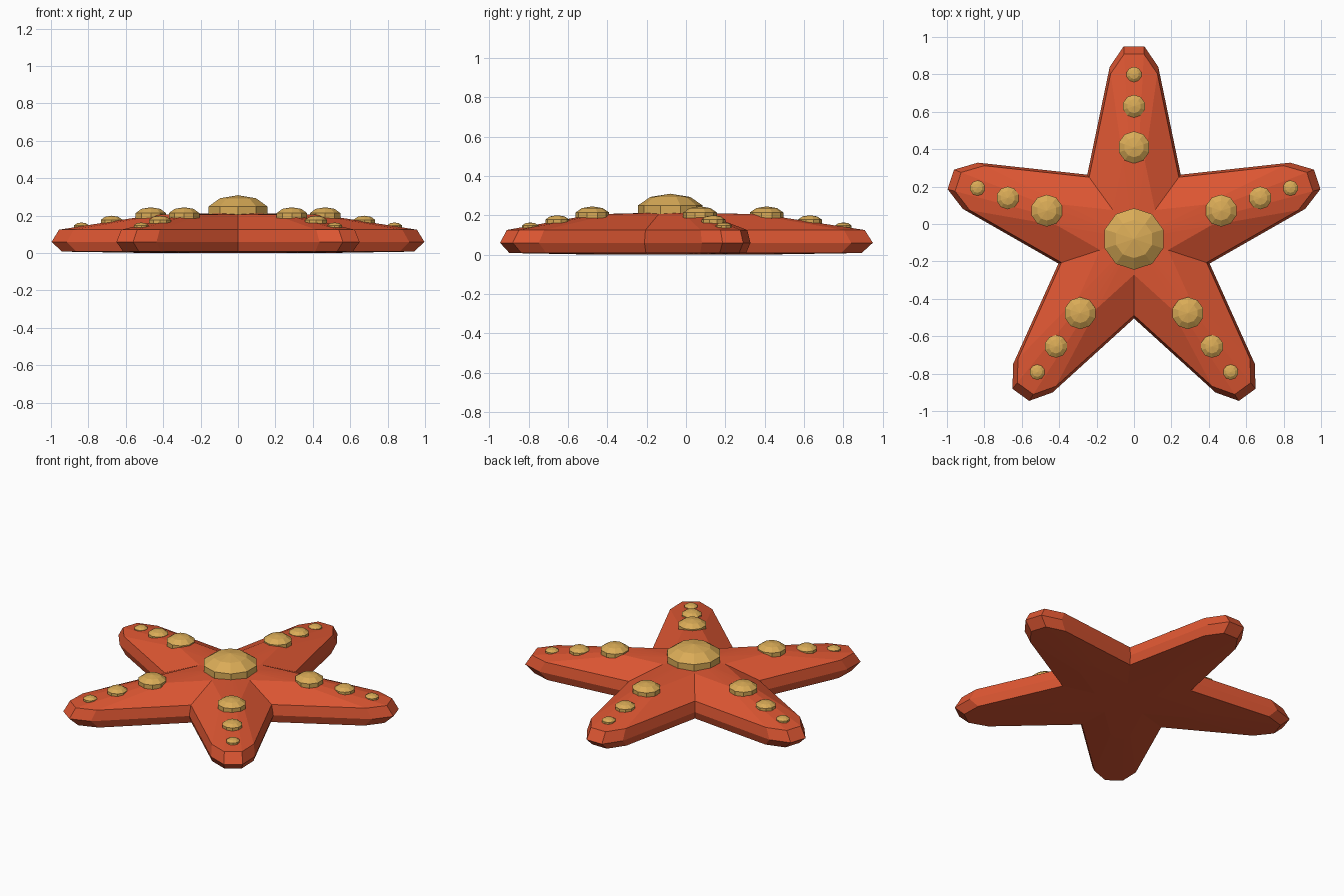
import bpy, bmesh
from math import cos, sin, pi
from mathutils import Matrix, Vector

cube = bpy.data.objects.get("Cube")
if cube:
    bpy.data.objects.remove(cube, do_unlink=True)

CENTRE = Vector((0, -0.08, 0))
ARMS = 5


def material(name, colour):
    mat = bpy.data.materials.new(name)
    mat.use_nodes = True
    mat.diffuse_color = (*colour, 1)
    mat.node_tree.nodes["Principled BSDF"].inputs["Base Color"].default_value = (*colour, 1)
    return mat


def add_object(name, bm, mat, location):
    mesh = bpy.data.meshes.new(name)
    bmesh.ops.recalc_face_normals(bm, faces=bm.faces)
    bm.to_mesh(mesh)
    bm.free()
    mesh.materials.append(mat)
    obj = bpy.data.objects.new(name, mesh)
    obj.location = location
    bpy.context.collection.objects.link(obj)
    return obj


red = material("coral red", (0.72, 0.093, 0.032))
gold = material("sandy gold", (0.70, 0.41, 0.095))

# Star outline: one arm (shoulder, tip, tip, shoulder, valley) repeated around
arm = [(-0.13, 0.92), (-0.055, 1.03), (0.055, 1.03), (0.13, 0.92),
       (0.425 * sin(pi / ARMS), 0.425 * cos(pi / ARMS))]
outline = []
for i in range(ARMS):
    turn = Matrix.Rotation(-2 * pi * i / ARMS, 3, 'Z')
    outline += [turn @ Vector((x, y, 0)) for x, y in arm]

# Body: scaled copies of the outline stacked as (scale, height) rings
rings = [(0.45, 0.0), (0.945, 0.008), (1.0, 0.06), (0.96, 0.125), (0.45, 0.205)]
bm = bmesh.new()
loops = [[bm.verts.new((p.x * s, p.y * s, z)) for p in outline] for s, z in rings]
count = len(outline)
for low, high in zip(loops, loops[1:]):
    for i in range(count):
        j = (i + 1) % count
        bm.faces.new((low[i], low[j], high[j], high[i]))
for loop, z in ((loops[0], 0.0), (loops[-1], 0.215)):
    hub = bm.verts.new((0, 0, z))
    for i in range(count):
        bm.faces.new((loop[i], loop[(i + 1) % count], hub))
add_object("starfish_body", bm, red, CENTRE)


# Bumps: squashed low-poly balls half sunk into the body
def bump(name, radius, location):
    bm = bmesh.new()
    bmesh.ops.create_uvsphere(bm, u_segments=10, v_segments=5, radius=radius)
    bmesh.ops.scale(bm, vec=(1, 1, 0.5), verts=bm.verts)
    add_object(name, bm, gold, location)


bump("centre_bump", 0.173, CENTRE + Vector((0, 0, 0.223)))
arm_bumps = [("inner", 0.49, 0.09, 0.2), ("middle", 0.71, 0.064, 0.168),
             ("outer", 0.88, 0.043, 0.142)]
for i in range(ARMS):
    a = 2 * pi * i / ARMS
    for label, dist, radius, z in arm_bumps:
        spot = CENTRE + Vector((sin(a) * dist, cos(a) * dist, z))
        bump(f"{label}_bump_{i + 1}", radius, spot)
